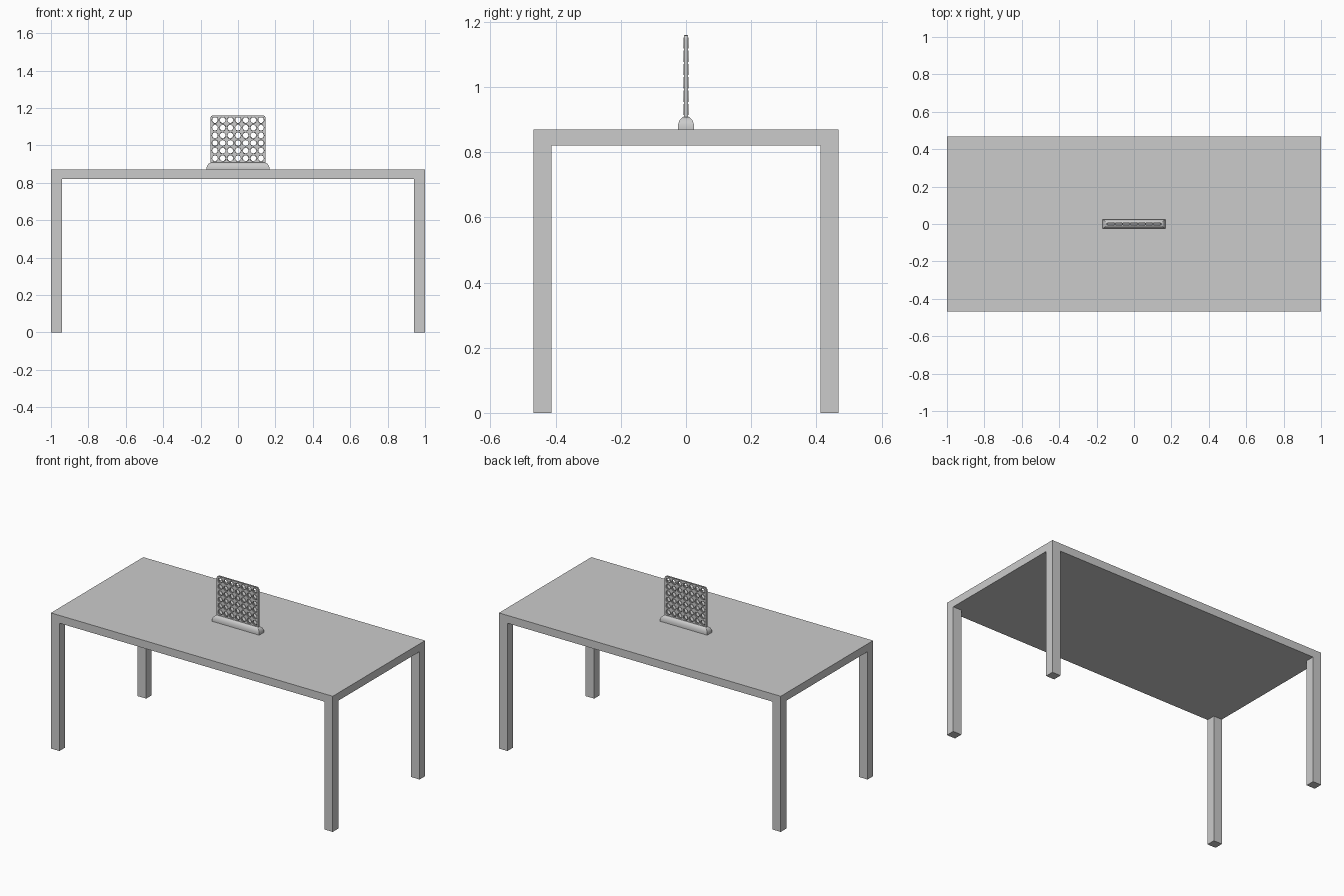
import bpy, bmesh, math
from mathutils import Matrix, Vector

if "Cube" in bpy.data.objects:
    bpy.data.objects.remove(bpy.data.objects["Cube"])

TOP = 0.87


def make(name, bm):
    bmesh.ops.recalc_face_normals(bm, faces=bm.faces[:])
    me = bpy.data.meshes.new(name)
    bm.to_mesh(me)
    bm.free()
    ob = bpy.data.objects.new(name, me)
    bpy.context.collection.objects.link(ob)
    return ob


def smooth(ob):
    bpy.ops.object.select_all(action='DESELECT')
    ob.select_set(True)
    bpy.context.view_layer.objects.active = ob
    bpy.ops.object.shade_smooth_by_angle(angle=math.radians(35))


def box(bm, x, y, z):
    m = Matrix.Translation((sum(x) / 2, sum(y) / 2, sum(z) / 2))
    s = Matrix.Diagonal((x[1] - x[0], y[1] - y[0], z[1] - z[0], 1))
    bmesh.ops.create_cube(bm, size=1, matrix=m @ s)


def extrude(bm, faces, dz):
    r = bmesh.ops.extrude_face_region(bm, geom=faces)
    bmesh.ops.translate(bm, vec=(0, 0, dz),
                        verts=[g for g in r['geom'] if isinstance(g, bmesh.types.BMVert)])
    bmesh.ops.delete(bm, geom=[f for f in faces if f.is_valid], context='FACES_ONLY')


# Table: slab with four corner legs extruded down flush with its edges
bm = bmesh.new()
xs, ys = (-1, -0.94, 0.94, 1), (-0.468, -0.412, 0.412, 0.468)
grid = [[bm.verts.new((x, y, TOP - 0.05)) for y in ys] for x in xs]
cells = {(i, j): bm.faces.new((grid[i][j], grid[i + 1][j], grid[i + 1][j + 1], grid[i][j + 1]))
         for i in range(3) for j in range(3)}
r = bmesh.ops.extrude_face_region(bm, geom=list(cells.values()), use_keep_orig=True)
bmesh.ops.translate(bm, vec=(0, 0, 0.05),
                    verts=[g for g in r['geom'] if isinstance(g, bmesh.types.BMVert)])
for i in (0, 2):
    for j in (0, 2):
        extrude(bm, [cells[i, j]], -(TOP - 0.05))
bmesh.ops.dissolve_limit(bm, angle_limit=0.01, verts=bm.verts[:], edges=bm.edges[:])
make("table", bm)

# Base of the game stand: domed rectangular loft with mitred corners
bm = bmesh.new()
rings = []
for k in range(8):
    a = math.radians(78) * max(0, k - 1) / 6
    inset = 1 - math.cos(a)
    hx, hy = 0.168 - 0.026 * inset / 0.8, 0.025 - 0.019 * inset / 0.8
    z = TOP if k == 0 else TOP + 0.006 + 0.033 * math.sin(a) / math.sin(math.radians(78))
    rings.append([bm.verts.new((sx * hx, sy * hy, z))
                  for sx, sy in ((-1, -1), (1, -1), (1, 1), (-1, 1))])
for lo, hi in zip(rings, rings[1:]):
    for i in range(4):
        bm.faces.new((lo[i], lo[(i + 1) % 4], hi[(i + 1) % 4], hi[i]))
bm.faces.new(rings[0])
bm.faces.new(rings[-1])
smooth(make("game_base", bm))

# Upright board: plate with rounded upper corners
HW, HY, Z0, Z1, R = 0.147, 0.006, 0.900, 1.160, 0.014
HOLES = [(-0.123 + 0.041 * i, 0.931 + 0.0408 * j) for i in range(7) for j in range(6)]
bm = bmesh.new()
pts = [(-HW, Z0), (HW, Z0)]
for cx, start in ((HW - R, 0), (R - HW, 90)):
    for k in range(7):
        a = math.radians(start + 15 * k)
        pts.append((cx + R * math.cos(a), Z1 - R + R * math.sin(a)))
f = bm.faces.new([bm.verts.new((x, -HY, z)) for x, z in pts])
r = bmesh.ops.extrude_face_region(bm, geom=[f], use_keep_orig=True)
bmesh.ops.translate(bm, vec=(0, 2 * HY, 0),
                    verts=[g for g in r['geom'] if isinstance(g, bmesh.types.BMVert)])
board = make("game_board", bm)

# Cutters: disc slots open at the top, and the round windows
slots = bmesh.new()
for i in range(7):
    x = -0.123 + 0.041 * i
    box(slots, (x - 0.018, x + 0.018), (-0.003, 0.003), (0.912, 1.2))
windows = bmesh.new()
for x, z in HOLES:
    bmesh.ops.create_cone(windows, cap_ends=True, segments=24, radius1=0.0148, radius2=0.0148,
                          depth=0.06, matrix=Matrix.Translation((x, 0, z)) @ Matrix.Rotation(math.pi / 2, 4, 'X'))
for name, b in (("slot_cutter", slots), ("window_cutter", windows)):
    cutter = make(name, b)
    cutter.hide_render = True
    cutter.hide_viewport = True
    mod = board.modifiers.new(name, 'BOOLEAN')
    mod.operation = 'DIFFERENCE'
    mod.solver = 'EXACT'
    mod.object = cutter

# Raised rims around each window, front and back
bm = bmesh.new()
N = 24
for x, z in HOLES:
    for s in (-1, 1):
        loops = []
        for rad, y in ((0.0180, HY - 0.001), (0.0170, HY + 0.002), (0.0148, HY + 0.002), (0.0148, HY - 0.001)):
            loops.append([bm.verts.new((x + rad * math.cos(math.tau * k / N), s * y,
                                        z + rad * math.sin(math.tau * k / N))) for k in range(N)])
        for a, b in zip(loops, loops[1:] + loops[:1]):
            for k in range(N):
                bm.faces.new((a[k], a[(k + 1) % N], b[(k + 1) % N], b[k]))
smooth(make("window_rims", bm))
